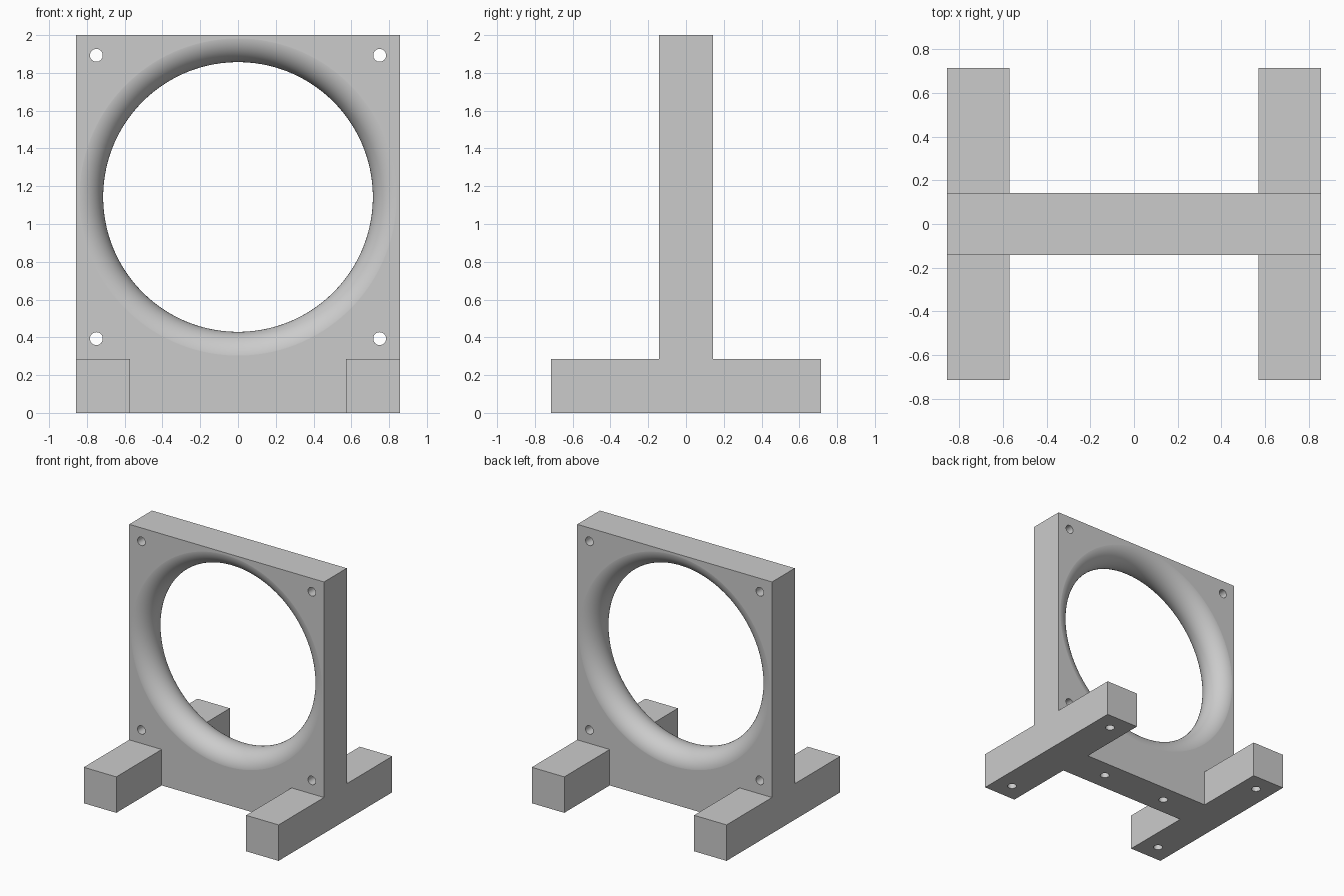
import bpy, bmesh, math
from mathutils import Matrix, Vector

cube = bpy.data.objects.get("Cube")
if cube:
    bpy.data.objects.remove(cube, do_unlink=True)

# Main dimensions
HALF_W, HALF_T, HEIGHT = 0.857, 0.143, 2.0
FOOT, FOOT_REACH = 0.286, 0.714
RING_Z, RING_R = 1.143, 0.714
HOLE_R = 0.034

grey = bpy.data.materials.new("plain_grey")
grey.use_nodes = True
grey.diffuse_color = (0.6, 0.6, 0.6, 1)
grey.node_tree.nodes["Principled BSDF"].inputs["Base Color"].default_value = (0.6, 0.6, 0.6, 1)


def make_object(name, bm):
    bmesh.ops.recalc_face_normals(bm, faces=bm.faces)
    mesh = bpy.data.meshes.new(name)
    bm.to_mesh(mesh)
    bm.free()
    mesh.materials.append(grey)
    obj = bpy.data.objects.new(name, mesh)
    bpy.context.collection.objects.link(obj)
    return obj


def box(name, low, high):
    bm = bmesh.new()
    bmesh.ops.create_cube(bm, size=1)
    low, high = Vector(low), Vector(high)
    for v in bm.verts:
        v.co = (low + high) / 2 + v.co * (high - low)
    return make_object(name, bm)


def drill(name, centre, depth, axis):
    bm = bmesh.new()
    turn = Matrix.Rotation(math.pi / 2, 4, "X") if axis == "Y" else Matrix()
    bmesh.ops.create_cone(bm, cap_ends=True, segments=32, radius1=HOLE_R,
                          radius2=HOLE_R, depth=depth,
                          matrix=Matrix.Translation(centre) @ turn)
    return make_object(name, bm)


def flared_ring(name, segments=128, steps=24):
    # Rounded opening, narrowest in the middle of the plate
    bm = bmesh.new()
    rings = []
    for i in range(steps + 1):
        a = math.pi * (i / steps - 0.5)
        r = RING_R + 0.141 * (1 - math.cos(a))
        y = (HALF_T + 0.001) * math.sin(a)
        ring = []
        for k in range(segments):
            t = 2 * math.pi * (k + 0.5) / segments
            ring.append(bm.verts.new((r * math.cos(t), y, RING_Z + r * math.sin(t))))
        rings.append(ring)
    for a, b in zip(rings, rings[1:]):
        for k in range(segments):
            n = (k + 1) % segments
            bm.faces.new((a[k], a[n], b[n], b[k]))
    bm.faces.new(rings[0])
    bm.faces.new(rings[-1])
    return make_object(name, bm)


def combine(target, tool, operation):
    mod = target.modifiers.new("combine", "BOOLEAN")
    mod.operation, mod.solver, mod.object = operation, "EXACT", tool
    bpy.context.view_layer.objects.active = target
    bpy.ops.object.modifier_apply(modifier=mod.name)
    bpy.data.objects.remove(tool, do_unlink=True)


# Upright plate joined to two long feet
stand = box("fan_stand", (-HALF_W, -HALF_T, 0), (HALF_W, HALF_T, HEIGHT))
for s in (-1, 1):
    x0, x1 = sorted((s * HALF_W, s * (HALF_W - FOOT)))
    foot = box("foot", (x0, -FOOT_REACH, 0), (x1, FOOT_REACH, FOOT))
    combine(stand, foot, "UNION")

# Large flared opening
combine(stand, flared_ring("opening_cutter"), "DIFFERENCE")

# Screw holes through the plate and blind holes underneath
for s in (-1, 1):
    for dz in (-0.75, 0.75):
        combine(stand, drill("screw_cutter", (s * 0.75, 0, RING_Z + dz), 1, "Y"), "DIFFERENCE")
    for x, y in ((0.714, -0.571), (0.714, 0.571), (0.286, 0)):
        combine(stand, drill("base_cutter", (s * x, y, 0), 0.36, "Z"), "DIFFERENCE")

# Smooth curved walls, flat outer faces
bpy.ops.object.select_all(action="DESELECT")
stand.select_set(True)
bpy.context.view_layer.objects.active = stand
bpy.ops.object.shade_smooth_by_angle(angle=math.radians(30))
for p in stand.data.polygons:
    p.material_index = 0
    if p.area > 0.01:
        p.use_smooth = False
